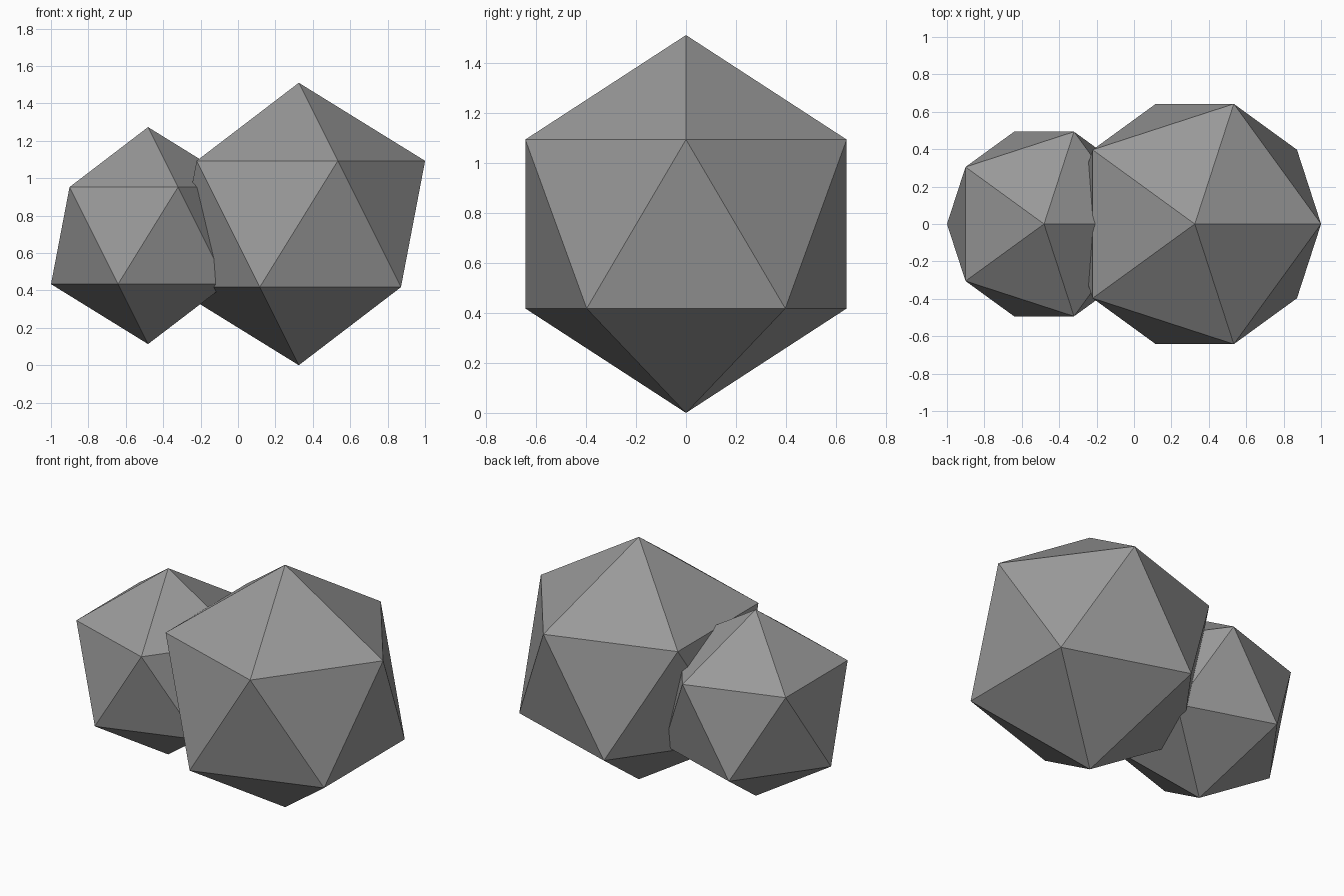
import bpy

if "Cube" in bpy.data.objects:
    bpy.data.objects.remove(bpy.data.objects["Cube"])

# Darker grey stone
stone = bpy.data.materials.new("stone")
stone.diffuse_color = (0.32, 0.32, 0.32, 1)
stone.use_nodes = True
stone.node_tree.nodes["Principled BSDF"].inputs["Base Color"].default_value = stone.diffuse_color


def faceted_ball(name, radius, x, z):
    bpy.ops.mesh.primitive_ico_sphere_add(subdivisions=1, radius=radius, location=(x, 0, z))
    ball = bpy.context.object
    ball.name = name
    ball.data.materials.append(stone)
    bpy.ops.object.shade_flat()
    return ball


# Two overlapping twenty-sided rocks, the small one with its base slightly higher
faceted_ball("large_rock", 0.755, 0.325, 0.755)
faceted_ball("small_rock", 0.58, -0.481, 0.693)
